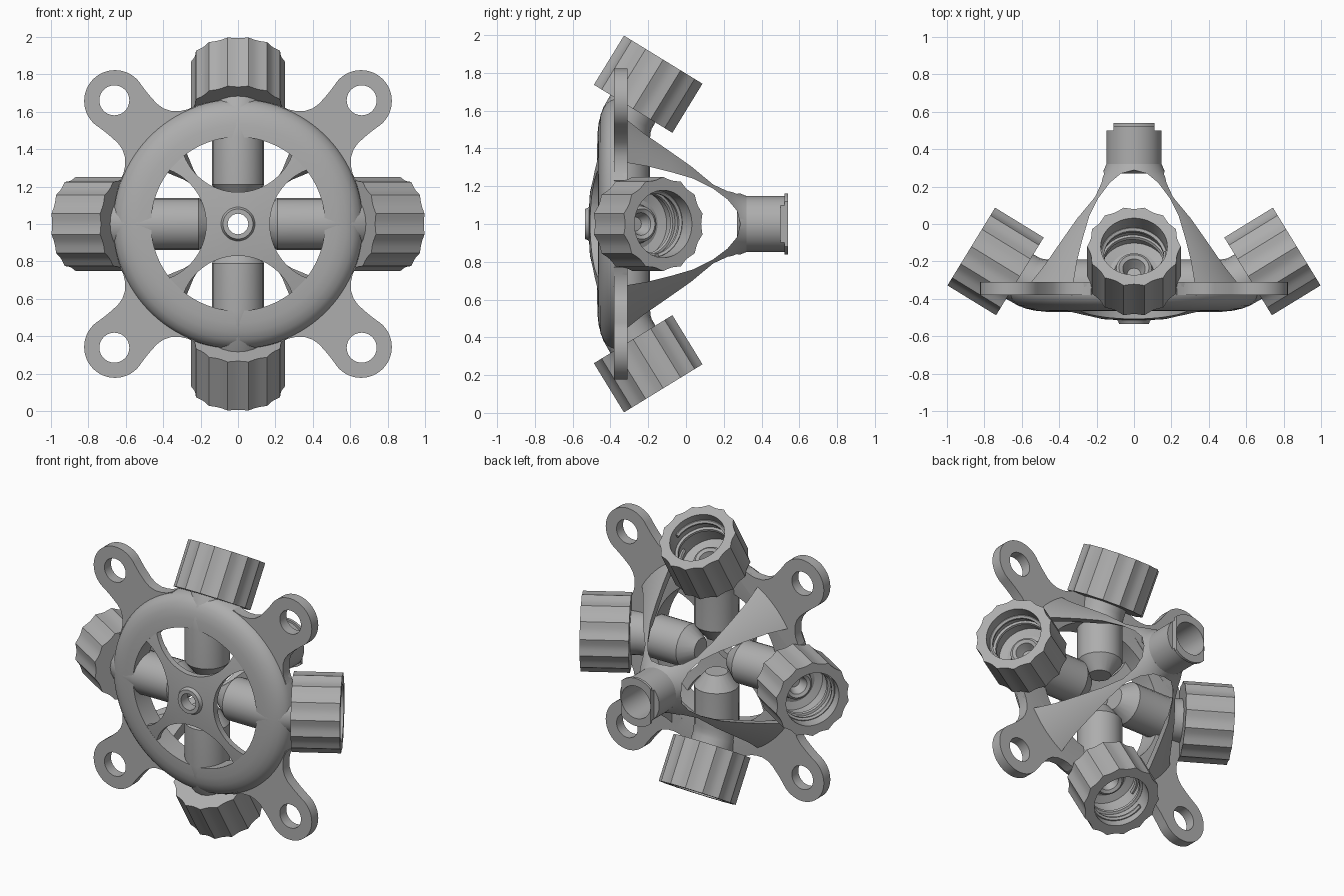
import bpy, bmesh
from math import pi, sin, cos, radians
from mathutils import Matrix, Vector

cube = bpy.data.objects.get("Cube")
if cube:
    bpy.data.objects.remove(cube, do_unlink=True)

grey = bpy.data.materials.new("plain grey")
grey.use_nodes = True
grey.diffuse_color = (0.42, 0.42, 0.42, 1)
grey.node_tree.nodes["Principled BSDF"].inputs["Base Color"].default_value = grey.diffuse_color

CENTRE = Matrix.Translation((0, 0, 1))
ALONG_Y = CENTRE @ Matrix.Rotation(-pi / 2, 4, 'X')   # local z becomes +y


def add(name, data, matrix):
    obj = bpy.data.objects.new(name, data)
    bpy.context.collection.objects.link(obj)
    obj.matrix_world = matrix
    return obj


def from_bmesh(name, bm, matrix):
    bmesh.ops.remove_doubles(bm, verts=bm.verts, dist=1e-5)
    bmesh.ops.recalc_face_normals(bm, faces=bm.faces)
    mesh = bpy.data.meshes.new(name)
    bm.to_mesh(mesh)
    bm.free()
    return add(name, mesh, matrix)


def lathe(name, profile, matrix, n=64, closed=True, shape=None):
    """Revolve (radius, height) points about local z."""
    bm = bmesh.new()
    rings = []
    for i in range(n):
        a = 2 * pi * i / n
        ring = []
        for r, h in profile:
            rr = shape(r, a) if shape else r
            ring.append(bm.verts.new((rr * cos(a), rr * sin(a), h)))
        rings.append(ring)
    m = len(profile)
    for i in range(n):
        p, q = rings[i], rings[(i + 1) % n]
        for j in range(m if closed else m - 1):
            k = (j + 1) % m
            bm.faces.new((p[j], q[j], q[k], p[k]))
    return from_bmesh(name, bm, matrix)


def prism(name, outline, depth, matrix):
    """Extrude an xy outline symmetrically along local z."""
    bm = bmesh.new()
    face = bm.faces.new([bm.verts.new((x, y, -depth)) for x, y in outline])
    ext = bmesh.ops.extrude_face_region(bm, geom=[face])
    verts = [v for v in ext["geom"] if isinstance(v, bmesh.types.BMVert)]
    bmesh.ops.translate(bm, verts=verts, vec=(0, 0, 2 * depth))
    return from_bmesh(name, bm, matrix)


def bake(obj):
    """Replace a curve or modified object by its finished mesh."""
    bpy.context.view_layer.update()
    dg = bpy.context.evaluated_depsgraph_get()
    mesh = bpy.data.meshes.new_from_object(obj.evaluated_get(dg))
    name, matrix = obj.name, obj.matrix_world.copy()
    bpy.data.objects.remove(obj, do_unlink=True)
    return add(name, mesh, matrix)


def cut(obj, cutters):
    for c in cutters:
        mod = obj.modifiers.new("cut", 'BOOLEAN')
        mod.operation, mod.solver, mod.object = 'DIFFERENCE', 'EXACT', c
    obj = bake(obj)
    for c in cutters:
        bpy.data.objects.remove(c, do_unlink=True)
    return obj


def finish(obj, angle=32):
    obj.data.materials.clear()
    obj.data.materials.append(grey)
    bpy.ops.object.select_all(action='DESELECT')
    obj.select_set(True)
    bpy.context.view_layer.objects.active = obj
    bpy.ops.object.shade_smooth_by_angle(angle=radians(angle))


def circle(r, n=48, cx=0, cy=0):
    return [(cx + r * cos(2 * pi * i / n), cy + r * sin(2 * pi * i / n)) for i in range(n)]


def curve(name, splines, matrix, cyclic=False, **settings):
    data = bpy.data.curves.new(name, 'CURVE')
    for key, value in settings.items():
        setattr(data, key, value)
    for pts in splines:
        sp = data.splines.new('POLY')
        sp.points.add(len(pts) - 1)
        for p, (x, y, z, r) in zip(sp.points, pts):
            p.co, p.radius = (x, y, z, 1), r
        sp.use_cyclic_u = cyclic
    return bake(add(name, data, matrix))


# Rounded front rim
finish(lathe("front_ring", [(.465, -.32), (.465, -.465), (.53, -.462), (.58, -.452), (.62, -.435),
                            (.65, -.41), (.667, -.375), (.67, -.31), (.56, -.31)], ALONG_Y, 96))

# Domed spider with four round-bottomed windows
dome = lathe("spoked_dome", [(.055, -.515), (.15, -.51), (.25, -.50), (.36, -.485), (.475, -.462),
                             (.475, -.425), (.36, -.445), (.25, -.46), (.055, -.475)], ALONG_Y, 96)
windows = [prism("window_cutter", circle(.31, 72, .48), .3,
                 ALONG_Y @ Matrix.Rotation(k * pi / 2, 4, 'Z') @ Matrix.Translation((0, 0, -.5)))
           for k in range(4)]
finish(cut(dome, windows))

# Centre boss
finish(lathe("centre_boss", [(.055, -.46), (.055, -.535), (.08, -.535), (.085, -.52),
                             (.097, -.505), (.097, -.46)], ALONG_Y, 48))

# Four mounting ears with holes
side = [(.608, .283), (.622, .245), (.645, .21), (.68, .175), (.72, .155), (.76, .148), (.83, .152)]
tip = [(.93 + .165 * cos(a), .165 * sin(a)) for a in [radians(105 - 210 * i / 28) for i in range(29)]]
outline = [(.53, .26)] + side + tip + [(a, -b) for a, b in reversed(side)] + [(.53, -.26)]
flat = [[(a, b, 0, 1) for a, b in pts] for pts in (outline, circle(.08, 40, .935))]
for k in range(4):
    turn = Matrix.Rotation(pi / 4 + k * pi / 2, 4, 'Z')
    finish(curve("mounting_ear", flat, ALONG_Y @ turn @ Matrix.Translation((0, 0, -.345)), True,
                 dimensions='2D', fill_mode='BOTH', extrude=.035))

# Flared rear frame, opened by two crossing arches to leave four legs
outer = [(.148, .32), (.165, .28), (.2, .24), (.275, .15), (.385, .035), (.47, -.08), (.58, -.235), (.645, -.32)]
inner = [(.58, -.32), (.52, -.235), (.41, -.08), (.33, .035), (.225, .14), (.15, .22), (.11, .28), (.11, .32)]
frame = lathe("rear_frame", outer + inner, ALONG_Y, 96)
half = [(.33, -.5), (.325, -.32), (.305, -.2), (.275, -.08), (.24, .04), (.19, .14), (.13, .22), (.07, .27)]
arch = half + [(0, .288)] + [(-x, y) for x, y in reversed(half)]
arches = [prism("arch_cutter", arch, 1, CENTRE @ Matrix.Rotation(a, 4, 'Y')) for a in (0, pi / 2)]
finish(cut(frame, arches))

# Rear tube with lipped, notched end
tube = lathe("rear_tube", [(.11, .27), (.148, .29), (.148, .522), (.162, .522), (.162, .54), (.11, .54)], ALONG_Y)
notches = [prism("notch_cutter", [(s * .11, .5), (s * .3, .5), (s * .3, .6), (s * .11, .6)], .3, CENTRE)
           for s in (1, -1)]
finish(cut(tube, notches))


# Four pipes with tilted, fluted, threaded sockets
def flute(r, a):
    return r - .014 * abs(sin(7 * a)) if r > .24 else r


cap = [(0, 0), (.25, 0), (.25, .305), (.178, .305), (.178, .05), (.13, .035), (.105, .04), (.095, .08),
       (.08, .09), (.06, .08), (.045, .04), (.035, .02), (0, .02)]
thread = [(.175 * cos(t), .175 * sin(t), .1 + .075 * t / (2 * pi), 1)
          for t in [2 * pi * 2 * i / 72 for i in range(73)]]
elbow = [(0, -.33, .12, .5), (0, -.33, .21, 1), (0, -.33, .46, 1), (0, -.325, .51, 1),
         (0, -.31, .56, 1), (0, -.27, .63, 1)]
for k in range(4):
    spin = CENTRE @ Matrix.Rotation(k * pi / 2, 4, 'Y')
    socket = spin @ Matrix.Translation((0, -.28, .61)) @ Matrix.Rotation(radians(-31.5), 4, 'X')
    finish(curve("pipe", [elbow], spin, dimensions='3D', bevel_depth=.14,
                 bevel_resolution=8, use_fill_caps=True))
    finish(lathe("fluted_socket", cap, socket, 84, False, flute), 25)
    finish(curve("socket_thread", [thread], socket, dimensions='3D', bevel_depth=.016,
                 bevel_resolution=1, use_fill_caps=True))
